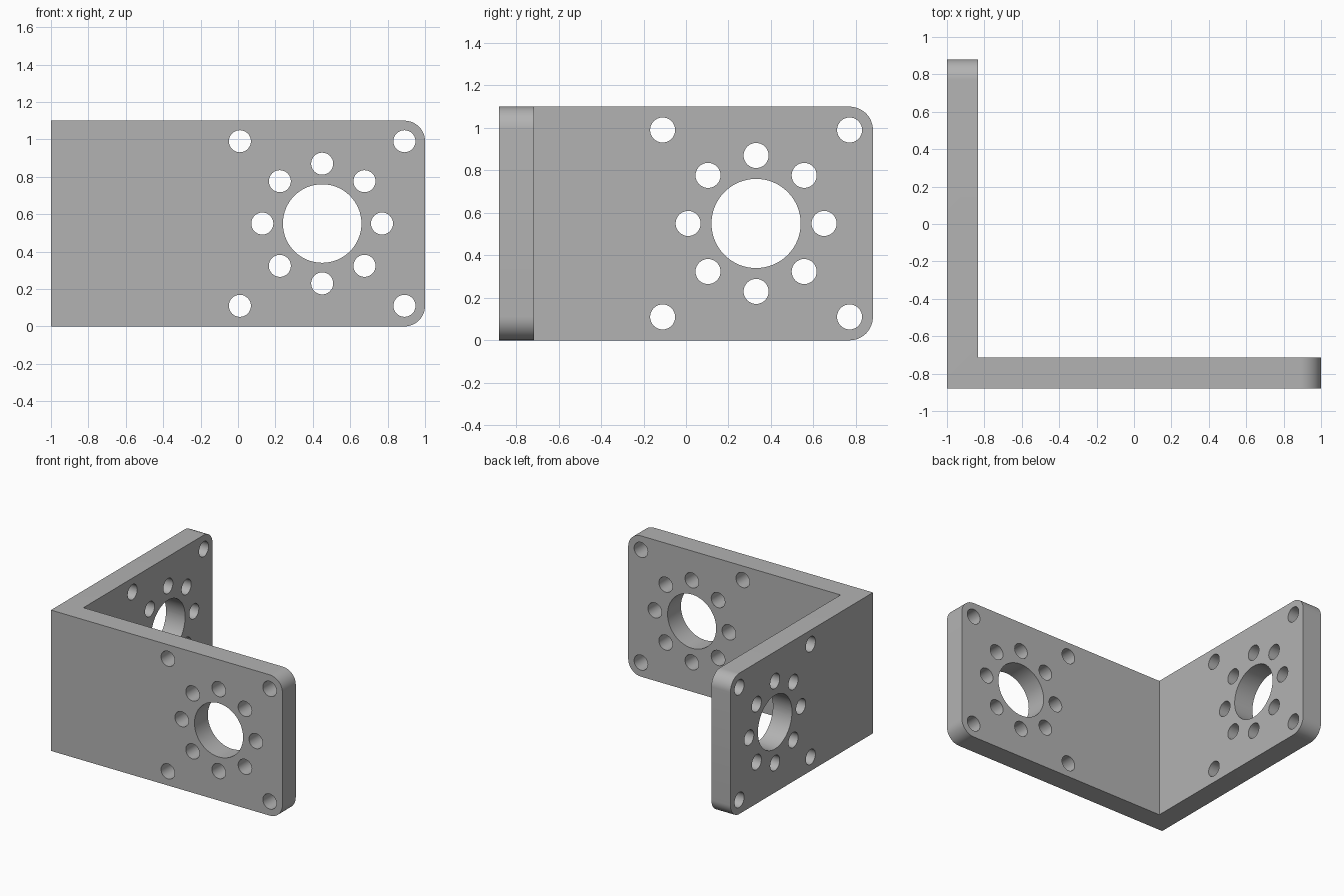
import bpy, bmesh, math
from mathutils import Matrix, Vector

if "Cube" in bpy.data.objects:
    bpy.data.objects.remove(bpy.data.objects["Cube"])

HX, HY, H, T, R = 1.0, 0.88, 1.10, 0.165, 0.11   # half sizes, height, thickness, corner radius

grey = bpy.data.materials.new("plain grey")
grey.diffuse_color = (0.45, 0.45, 0.45, 1)
grey.use_nodes = True
grey.node_tree.nodes["Principled BSDF"].inputs["Base Color"].default_value = grey.diffuse_color


def make_object(name, bm):
    bmesh.ops.recalc_face_normals(bm, faces=bm.faces)
    mesh = bpy.data.meshes.new(name)
    bm.to_mesh(mesh)
    bm.free()
    mesh.materials.append(grey)
    obj = bpy.data.objects.new(name, mesh)
    bpy.context.collection.objects.link(obj)
    return obj


# L-shaped body, extruded upward
bm = bmesh.new()
profile = [(-HX, -HY), (HX, -HY), (HX, -HY + T), (-HX + T, -HY + T), (-HX + T, HY), (-HX, HY)]
base = bm.faces.new([bm.verts.new((x, y, 0)) for x, y in profile])
top = bmesh.ops.extrude_face_region(bm, geom=[base])
bmesh.ops.translate(bm, vec=(0, 0, H), verts=[g for g in top["geom"] if isinstance(g, bmesh.types.BMVert)])

# Rounded corners at the free end of each plate
ends = []
for e in bm.edges:
    a, b = e.verts[0].co, e.verts[1].co
    if abs(a.z - b.z) < 1e-4 and (min(a.x, b.x) > HX - 1e-4 or min(a.y, b.y) > HY - 1e-4):
        ends.append(e)
bmesh.ops.bevel(bm, geom=ends, offset=R, segments=12, profile=0.5, affect='EDGES')
bracket = make_object("bracket", bm)

# Hole pattern: centre bore, ring of eight, four corner holes
holes = [(0, 0, 0.21, 64)]
holes += [(0.32 * math.cos(i * math.pi / 4), 0.32 * math.sin(i * math.pi / 4), 0.059, 32) for i in range(8)]
holes += [(u, v, 0.059, 32) for u in (-0.44, 0.44) for v in (-0.44, 0.44)]

bm = bmesh.new()
for u, v, r, n in holes:
    for pos, axis in ((Vector((0.45 + u, -HY + T / 2, H / 2 + v)), 'X'),
                      (Vector((-HX + T / 2, 0.33 + u, H / 2 + v)), 'Y')):
        bmesh.ops.create_cone(bm, cap_ends=True, segments=n, radius1=r, radius2=r, depth=T * 2,
                              matrix=Matrix.Translation(pos) @ Matrix.Rotation(math.pi / 2, 4, axis))
cutter = make_object("hole_cutter", bm)
cutter.hide_render = True

# Cut the holes, then smooth the curved walls
cut = bracket.modifiers.new("holes", 'BOOLEAN')
cut.operation = 'DIFFERENCE'
cut.solver = 'EXACT'
cut.object = cutter
bpy.context.view_layer.objects.active = bracket
bracket.select_set(True)
bpy.ops.object.modifier_apply(modifier=cut.name)
bpy.data.objects.remove(cutter)
bpy.ops.object.shade_smooth_by_angle(angle=math.radians(30))
